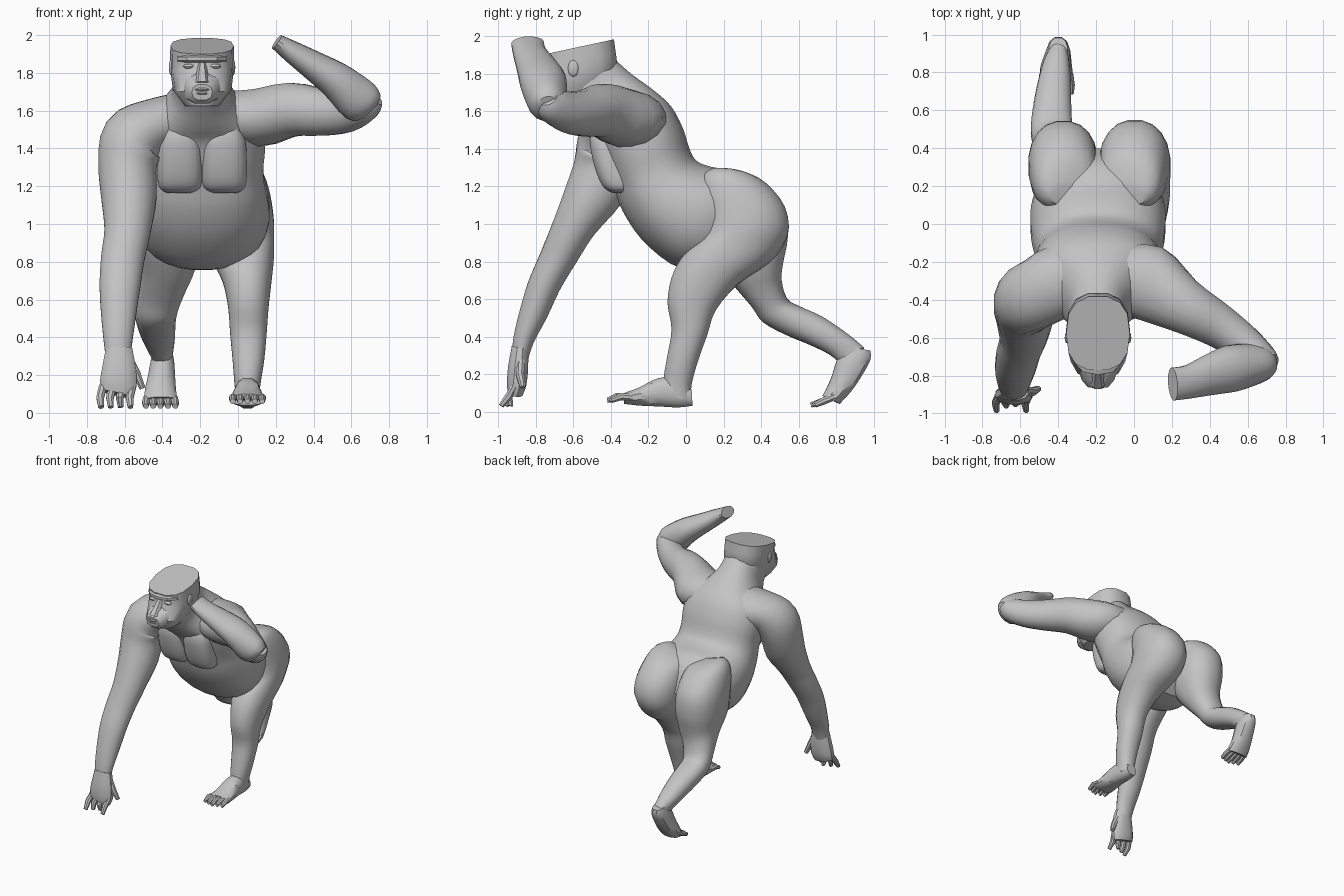
import bpy, bmesh, math
from mathutils import Vector, Matrix

MID = -0.19  # body symmetry plane
skin = bpy.data.materials.new("grey_skin")
skin.diffuse_color = (0.55, 0.55, 0.55, 1)


def add(name, bm):
    bmesh.ops.recalc_face_normals(bm, faces=bm.faces)
    me = bpy.data.meshes.new(name)
    bm.to_mesh(me)
    bm.free()
    me.materials.append(skin)
    ob = bpy.data.objects.new(name, me)
    bpy.context.collection.objects.link(ob)
    return ob


def catmull(a, b, c, d, t):
    return 0.5 * (2 * b + (c - a) * t + (2 * a - 5 * b + 4 * c - d) * t * t
                  + (3 * b - a - 3 * c + d) * t ** 3)


def loft(name, secs, n=16, steps=3, e=1.0):
    """Skin rings; a section is (edge point, opposite edge point, half width)."""
    S = [(Vector(p), Vector(q), w) for p, q, w in secs]
    R = []
    for i in range(len(S) - 1):
        a, b, c, d = S[max(i - 1, 0)], S[i], S[i + 1], S[min(i + 2, len(S) - 1)]
        for k in range(steps):
            R.append([catmull(a[j], b[j], c[j], d[j], k / steps) for j in range(3)])
    R.append(S[-1])
    mids = [(p + q) / 2 for p, q, w in R]
    bm = bmesh.new()
    rings = []
    for i, (p, q, w) in enumerate(R):
        tan = mids[min(i + 1, len(R) - 1)] - mids[max(i - 1, 0)]
        side = (q - p).cross(tan).normalized() * w
        ring = []
        for k in range(n):
            t = 2 * math.pi * (k + 0.5) / n
            c, s = math.cos(t), math.sin(t)
            c = math.copysign(abs(c) ** e, c)
            s = math.copysign(abs(s) ** e, s)
            ring.append(bm.verts.new(mids[i] + (p - q) / 2 * c + side * s))
        rings.append(ring)
    for r0, r1 in zip(rings, rings[1:]):
        for k in range(n):
            bm.faces.new((r0[k], r0[(k + 1) % n], r1[(k + 1) % n], r1[k]))
    bm.faces.new(rings[0])
    bm.faces.new(rings[-1])
    return add(name, bm)


def yz(rows):
    """Rows of front y, front z, back y, back z, centre x, half width."""
    return [((x, fy, fz), (x, by, bz), w) for fy, fz, by, bz, x, w in rows]


def ball(name, loc, size, seg=12):
    bm = bmesh.new()
    bmesh.ops.create_uvsphere(bm, u_segments=seg, v_segments=seg // 2, radius=1)
    bm.transform(Matrix.Translation(loc) @ Matrix.Diagonal((*size, 1)))
    return add(name, bm)


def digit(name, pts, r):
    pts = [Vector(p) for p in pts]
    nrm = (pts[-1] - pts[0]).cross(Vector((1, 0, 0))).normalized()
    rad = [r] * (len(pts) - 1) + [r * 0.7]
    loft(name, [(p + nrm * a, p - nrm * a, a) for p, a in zip(pts, rad)], n=8, steps=1)


# Trunk: neck to belly
loft("torso", yz([(fy, fz, by, bz, MID, w) for fy, fz, by, bz, w in [
    (-0.70, 1.66, -0.38, 1.88, 0.15), (-0.63, 1.58, -0.29, 1.80, 0.16),
    (-0.56, 1.50, -0.18, 1.72, 0.23), (-0.49, 1.43, -0.08, 1.63, 0.32),
    (-0.44, 1.32, -0.015, 1.51, 0.335), (-0.385, 1.19, 0.02, 1.40, 0.325),
    (-0.34, 1.07, 0.06, 1.335, 0.335), (-0.24, 0.92, 0.14, 1.305, 0.355),
    (-0.08, 0.785, 0.23, 1.285, 0.355), (0.06, 0.755, 0.33, 1.20, 0.31),
    (0.20, 0.78, 0.40, 1.02, 0.20)]]), n=28, e=0.88)
# Chest muscles, meeting at the midline
for side, s in (("right", -1), ("left", 1)):
    x = MID + s * 0.118
    loft(side + "_chest_muscle", yz([
        (-0.50, 1.53, -0.30, 1.53, x, 0.08), (-0.515, 1.45, -0.30, 1.44, x, 0.112),
        (-0.50, 1.35, -0.30, 1.33, x, 0.12), (-0.47, 1.25, -0.28, 1.24, x, 0.12),
        (-0.435, 1.19, -0.28, 1.19, x, 0.108), (-0.39, 1.165, -0.28, 1.165, x, 0.07)]),
        e=0.75)

# Standing leg with buttock, and foot
loft("left_leg", yz([
    (0.10, 1.255, 0.20, 1.285, -0.035, 0.10), (0.07, 1.21, 0.32, 1.27, -0.025, 0.155),
    (0.06, 1.12, 0.43, 1.215, -0.012, 0.176), (0.08, 1.00, 0.53, 1.09, 0.0, 0.188),
    (0.05, 0.90, 0.545, 0.94, 0.01, 0.186), (-0.03, 0.81, 0.45, 0.80, 0.035, 0.16),
    (-0.08, 0.71, 0.28, 0.68, 0.05, 0.13), (-0.10, 0.58, 0.16, 0.54, 0.055, 0.108),
    (-0.078, 0.44, 0.115, 0.41, 0.055, 0.098), (-0.10, 0.30, 0.065, 0.27, 0.055, 0.085),
    (-0.12, 0.18, 0.03, 0.14, 0.05, 0.07), (-0.12, 0.08, 0.03, 0.06, 0.05, 0.06)]), n=20, e=0.9)
loft("left_foot", yz([
    (0.03, 0.12, 0.035, 0.03, 0.05, 0.045), (-0.05, 0.18, -0.04, 0.02, 0.05, 0.062),
    (-0.15, 0.18, -0.14, 0.025, 0.05, 0.07), (-0.25, 0.13, -0.24, 0.03, 0.05, 0.085),
    (-0.33, 0.10, -0.33, 0.04, 0.05, 0.092)]), n=12, e=0.85)

# Trailing leg with buttock, and foot
loft("right_leg", yz([
    (0.10, 1.255, 0.20, 1.285, -0.345, 0.10), (0.07, 1.21, 0.32, 1.27, -0.355, 0.155),
    (0.06, 1.12, 0.43, 1.215, -0.368, 0.176), (0.08, 1.00, 0.53, 1.09, -0.375, 0.184),
    (0.10, 0.88, 0.545, 0.93, -0.373, 0.18), (0.18, 0.76, 0.52, 0.80, -0.38, 0.155),
    (0.265, 0.66, 0.51, 0.71, -0.40, 0.132), (0.35, 0.56, 0.54, 0.60, -0.425, 0.115),
    (0.41, 0.475, 0.61, 0.56, -0.435, 0.11), (0.53, 0.41, 0.72, 0.51, -0.43, 0.10),
    (0.65, 0.36, 0.82, 0.445, -0.42, 0.088), (0.755, 0.31, 0.90, 0.385, -0.41, 0.072),
    (0.82, 0.26, 0.95, 0.34, -0.40, 0.055)]), n=20, e=0.9)
loft("right_foot", yz([
    (0.84, 0.35, 0.985, 0.325, -0.40, 0.05), (0.80, 0.27, 0.985, 0.275, -0.40, 0.064),
    (0.775, 0.19, 0.935, 0.185, -0.405, 0.075), (0.75, 0.13, 0.88, 0.105, -0.41, 0.085),
    (0.725, 0.085, 0.82, 0.04, -0.41, 0.09)]), n=12, e=0.85)

# Toes
for i in range(5):
    dx = (i - 2) * 0.039
    curl = 0.012 * abs(i - 2)
    digit(f"left_toe_{i + 1}", [(0.05 + dx * 0.9, -0.29, 0.075), (0.05 + dx, -0.37 + curl, 0.08),
                                (0.05 + dx, -0.42 + curl, 0.06)], 0.021)
    digit(f"right_toe_{i + 1}", [(-0.41 + dx * 0.9, 0.79, 0.08), (-0.41 + dx, 0.73, 0.055),
                                 (-0.41 + dx, 0.665 + curl, 0.035)], 0.021)

# Planted arm
loft("right_arm", [
    ((-0.28, -0.46, 1.57), (-0.28, -0.11, 1.58), 0.13),
    ((-0.45, -0.54, 1.51), (-0.45, -0.12, 1.52), 0.15),
    ((-0.55, -0.58, 1.44), (-0.55, -0.19, 1.45), 0.178),
    ((-0.585, -0.60, 1.33), (-0.585, -0.25, 1.30), 0.158),
    ((-0.58, -0.65, 1.18), (-0.575, -0.34, 1.11), 0.15),
    ((-0.585, -0.72, 0.99), (-0.585, -0.49, 0.94), 0.125),
    ((-0.61, -0.78, 0.84), (-0.61, -0.58, 0.80), 0.117),
    ((-0.625, -0.84, 0.70), (-0.625, -0.67, 0.65), 0.11),
    ((-0.632, -0.885, 0.55), (-0.632, -0.74, 0.50), 0.095),
    ((-0.635, -0.92, 0.40), (-0.635, -0.81, 0.37), 0.078),
    ((-0.635, -0.93, 0.30), (-0.635, -0.84, 0.28), 0.066)])
loft("right_palm", yz([
    (-0.93, 0.35, -0.84, 0.33, -0.63, 0.072), (-0.95, 0.24, -0.84, 0.23, -0.63, 0.092),
    (-0.955, 0.16, -0.85, 0.14, -0.635, 0.10), (-0.95, 0.11, -0.87, 0.09, -0.645, 0.09)]),
    n=12, e=0.85)
for i in range(4):
    x = -0.725 + i * 0.052
    digit(f"finger_{i + 1}", [(x + 0.01, -0.91, 0.14), (x - 0.005, -0.945, 0.08),
                              (x, -0.985 + 0.025 * (i % 3), 0.03)], 0.022)
digit("thumb", [(-0.57, -0.88, 0.27), (-0.535, -0.885, 0.20), (-0.505, -0.87, 0.13)], 0.024)

# Raised arm, cut flat at the wrist
loft("left_upper_arm", [
    ((-0.12, -0.46, 1.57), (-0.09, -0.11, 1.58), 0.13),
    ((0.06, -0.52, 1.565), (0.15, -0.12, 1.56), 0.155),
    ((0.24, -0.58, 1.605), (0.33, -0.30, 1.605), 0.145),
    ((0.41, -0.65, 1.59), (0.50, -0.43, 1.59), 0.125),
    ((0.53, -0.72, 1.60), (0.64, -0.55, 1.595), 0.11),
    ((0.63, -0.79, 1.64), (0.73, -0.65, 1.635), 0.09),
    ((0.70, -0.78, 1.67), (0.75, -0.69, 1.67), 0.05)])
loft("left_forearm", [
    ((0.755, -0.735, 1.68), (0.73, -0.735, 1.62), 0.045),
    ((0.735, -0.74, 1.725), (0.66, -0.735, 1.555), 0.085),
    ((0.68, -0.745, 1.775), (0.57, -0.74, 1.56), 0.11),
    ((0.57, -0.765, 1.845), (0.46, -0.76, 1.68), 0.125),
    ((0.45, -0.80, 1.90), (0.36, -0.79, 1.77), 0.11),
    ((0.33, -0.835, 1.955), (0.25, -0.83, 1.865), 0.09),
    ((0.23, -0.845, 2.0), (0.18, -0.845, 1.93), 0.088)])

# Head with a flat sloping crown
loft("head", yz([(fy, fz, by, bz, MID, w) for fy, fz, by, bz, w in [
    (-0.80, 1.625, -0.52, 1.62, 0.09), (-0.825, 1.70, -0.42, 1.72, 0.155),
    (-0.785, 1.79, -0.36, 1.84, 0.168), (-0.765, 1.85, -0.37, 1.91, 0.17),
    (-0.775, 1.90, -0.38, 1.985, 0.168)]]), n=14, steps=1, e=0.78)
# Face: muzzle, lips, nose, brow, eyes, ears
loft("muzzle", yz([
    (-0.72, 1.82, -0.72, 1.64, MID, 0.12), (-0.82, 1.78, -0.83, 1.635, MID, 0.085),
    (-0.865, 1.74, -0.855, 1.655, MID, 0.055)]), n=10, steps=1, e=0.8)
loft("nose", yz([
    (-0.77, 1.86, -0.74, 1.84, MID, 0.02), (-0.84, 1.79, -0.77, 1.76, MID, 0.035),
    (-0.875, 1.755, -0.80, 1.735, MID, 0.042)]), n=6, steps=1)
ball("upper_lip", (MID, -0.845, 1.712), (0.055, 0.025, 0.012))
ball("lower_lip", (MID, -0.84, 1.692), (0.05, 0.025, 0.011))
for side, s in (("right", -1), ("left", 1)):
    loft(side + "_brow", [
        ((MID + s * a, y - 0.03, 1.875), (MID + s * a, y + 0.03, 1.875), 0.02)
        for a, y in ((0.0, -0.77), (0.08, -0.755), (0.13, -0.70))], n=6, steps=1)
    ball(side + "_eye", (MID + s * 0.07, -0.757, 1.835), (0.03, 0.018, 0.013))
    ball(side + "_ear", (MID + s * 0.163, -0.60, 1.83), (0.013, 0.03, 0.045))

# Smooth shading with kept creases
for ob in bpy.context.collection.objects:
    ob.select_set(True)
    bpy.context.view_layer.objects.active = ob
bpy.ops.object.shade_smooth_by_angle(angle=math.radians(35))
